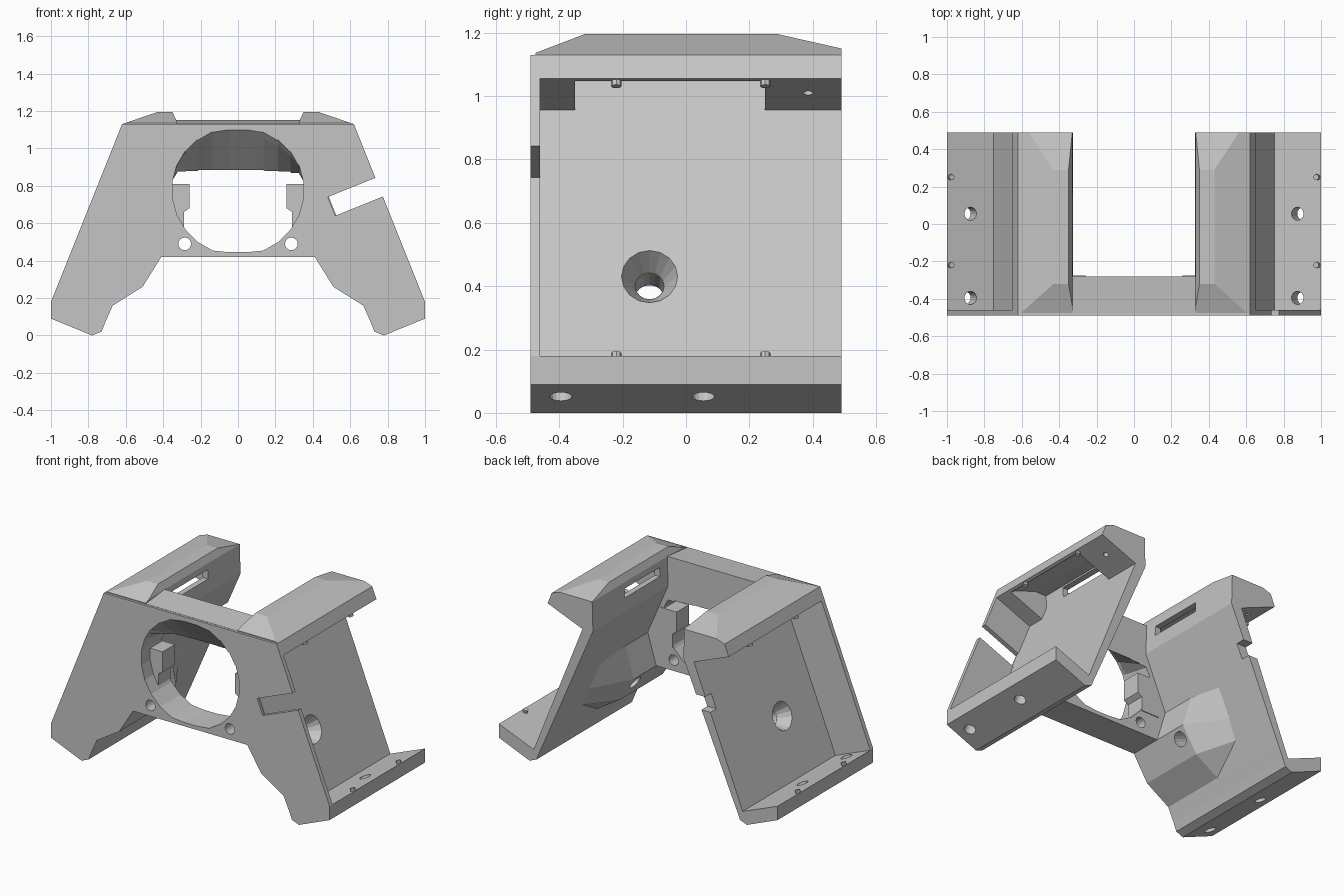
import bpy, bmesh, math
from mathutils import Vector

if "Cube" in bpy.data.objects:
    bpy.data.objects.remove(bpy.data.objects["Cube"], do_unlink=True)

grey = bpy.data.materials.new("light grey plastic")
grey.use_nodes = True
grey.diffuse_color = (0.56, 0.56, 0.56, 1)
grey.node_tree.nodes["Principled BSDF"].inputs["Base Color"].default_value = grey.diffuse_color


def finish(bm, name):
    bmesh.ops.recalc_face_normals(bm, faces=bm.faces)
    mesh = bpy.data.meshes.new(name)
    bm.to_mesh(mesh)
    bm.free()
    mesh.materials.append(grey)
    obj = bpy.data.objects.new(name, mesh)
    bpy.context.collection.objects.link(obj)
    return obj


def loft(name, rings):
    """Solid skinned through closed rings of equal point count."""
    bm = bmesh.new()
    rows = [[bm.verts.new(p) for p in ring] for ring in rings]
    n = len(rows[0])
    for a, b in zip(rows, rows[1:]):
        for i in range(n):
            bm.faces.new((a[i], a[(i + 1) % n], b[(i + 1) % n], b[i]))
    bm.faces.new(rows[0])
    bm.faces.new(rows[-1])
    return finish(bm, name)


def prism(name, profile, y0, y1, s=1):
    """Front profile (x, z) extruded along y; s mirrors it."""
    return loft(name, [[(s * x, y, z) for x, z in profile] for y in (y0, y1)])


def wedge(profile):
    """Side profile (y, z) extruded across the whole width."""
    return loft("cutter", [[(x, y, z) for y, z in profile] for x in (-1.2, 1.2)])


def rod(name, p0, p1, r0, r1=None, sides=16):
    p0, p1 = Vector(p0), Vector(p1)
    axis = p1 - p0
    bm = bmesh.new()
    bmesh.ops.create_cone(bm, cap_ends=True, segments=sides, radius1=r0,
                          radius2=r0 if r1 is None else r1, depth=axis.length)
    turn = axis.to_track_quat('Z', 'Y').to_matrix().to_4x4()
    bm.transform(turn)
    bmesh.ops.translate(bm, verts=bm.verts, vec=(p0 + p1) / 2)
    return finish(bm, name)


def combine(obj, tools, operation='DIFFERENCE'):
    """Run booleans in order, bake them and discard the tools."""
    for tool in tools:
        tool.hide_render = True
        mod = obj.modifiers.new("cut", 'BOOLEAN')
        mod.object, mod.operation, mod.solver = tool, operation, 'EXACT'
    bpy.context.view_layer.update()
    baked = bpy.data.meshes.new_from_object(
        obj.evaluated_get(bpy.context.evaluated_depsgraph_get()))
    obj.modifiers.clear()
    obj.data = baked
    for tool in tools:
        bpy.data.objects.remove(tool, do_unlink=True)


def mirrored(half):
    return half + [(-x, z) for x, z in reversed(half)]


# Front opening: clipped circle whose roof slopes down toward the back
def opening():
    ring = []
    for i in range(24):
        a = math.tau * (i + 0.5) / 24
        ring.append((0.353 * math.cos(a), 0.78 + 0.353 * math.sin(a)))
    return loft("cutter", [[(x, y, max(0.445, min(z, top))) for x, z in ring]
                           for y, top in ((-0.51, 1.12), (-0.26, 0.865))])


def bolt_holes():
    return [rod("cutter", (s * 0.285, -0.6, 0.49), (s * 0.285, 0, 0.49), 0.034)
            for s in (1, -1)]


# Front plate with the cable notch on one side
plate = prism("front_plate", mirrored([
    (0.62, 1.13), (1, 0.18), (1, 0.09), (0.78, 0), (0.73, 0.02), (0.71, 0.07),
    (0.67, 0.16), (0.51, 0.26), (0.41, 0.42)]), -0.49, -0.46)
notch = prism("cutter", [(0.79, 0.865), (0.48, 0.74), (0.52, 0.64), (0.83, 0.765)], -0.6, -0.4)
combine(plate, [opening(), notch] + bolt_holes())

# Thick wall and top bar between the wings
wall = prism("front_wall", mirrored([
    (0.34, 1.18), (0.34, 0.96), (0.57, 0.42)]), -0.475, -0.28)
bar_slope = wedge([(-0.6, 1.119), (-0.2, 1.159), (-0.2, 1.3), (-0.6, 1.3)])
combine(wall, [opening(), bar_slope] + bolt_holes())

WING = [(1, 0.18), (0.75, 0.08), (0.4, 0.955), (0.65, 1.055), (0.62, 1.13),
        (0.43, 1.195), (0.35, 1.195), (0.33, 1.15), (0.325, 0.96), (0.67, 0.16),
        (0.71, 0.07), (0.73, 0.02), (0.78, 0), (1, 0.09)]
BOSS = [(0.69, 0.15), (0.67, 0.16), (0.51, 0.26), (0.41, 0.42), (0.47, 0.62), (0.5, 0.62)]
BOSS_END = [(0.69, 0.15), (0.68, 0.16), (0.625, 0.29), (0.57, 0.41), (0.49, 0.6), (0.5, 0.62)]

for s, side in ((1, "left"), (-1, "right")):
    # Slanted tray with lips, and the tapered screw boss behind it
    wing = prism(side + "_wing", WING, -0.475, 0.49, s)
    boss = loft("boss", [[(s * x, y, z) for x, z in ring] for y, ring in
                         ((-0.47, BOSS), (-0.05, BOSS), (0.2, BOSS_END))])
    combine(wing, [boss], 'UNION')

    def at(x, y, z, out=0.0, up=0.0):
        """Point moved along the tray's outward normal and its slope."""
        return (s * (x + 0.928 * out - 0.371 * up), y, z + 0.371 * out + 0.928 * up)

    # Chamfered lip ends, and the slot below the upper lip
    cuts = [wedge([(-0.6, 1.088), (-0.32, 1.195), (-0.32, 1.3), (-0.6, 1.3)]),
            wedge([(0.29, 1.195), (0.6, 1.125), (0.6, 1.3), (0.29, 1.3)]),
            prism("cutter", [(0.41, 0.93), (0.64, 1.03), (0.635, 1.046), (0.6, 1.07),
                             (0.45, 1.12), (0.37, 1.12), (0.364, 1.045)], -0.35, 0.25, s),
            prism("cutter", [(0.25, 1.05), (0.42, 1.05), (0.42, 1.11), (0.25, 1.11)],
                  -0.2, 0.16, s)]
    # Countersunk screw hole, lip bolt holes and the small blind hole
    cuts += [rod("cutter", at(0.61, -0.115, 0.43, 0.01), at(0.61, -0.115, 0.43, -0.08), 0.094, 0.046),
             rod("cutter", at(0.61, -0.115, 0.43, -0.06), at(0.61, -0.115, 0.43, -0.4), 0.045)]
    cuts += [rod("cutter", at(0.89, y, 0.09, 0, -0.15), at(0.89, y, 0.09, 0, 0.12), 0.035)
             for y in (-0.395, 0.055)]
    cuts.append(rod("cutter", at(0.535, 0.385, 1.01, 0, -0.03), at(0.535, 0.385, 1.01, 0, 0.05), 0.016))
    if s < 0:
        cuts.append(prism("cutter", [(0.4, 0.66), (0.7, 0.66), (0.7, 0.75), (0.4, 0.75)], 0.43, 0.6, s))
    combine(wing, cuts)

    # Snap nubs on both lips
    for y in (-0.22, 0.25):
        rod(side + "_lower_nub", at(0.98, y, 0.172, 0, -0.01), at(0.98, y, 0.172, 0, 0.018), 0.016, sides=8)
        rod(side + "_upper_nub", at(0.63, y, 1.047, 0, -0.018), at(0.63, y, 1.047, 0, 0.01), 0.016, sides=8)

    # Stop block beside the opening
    prism(side + "_stop_block", [(0.26, 0.81), (0.38, 0.81), (0.42, 0.57), (0.29, 0.57),
                                 (0.29, 0.66), (0.26, 0.68)], -0.4, -0.275, s)
